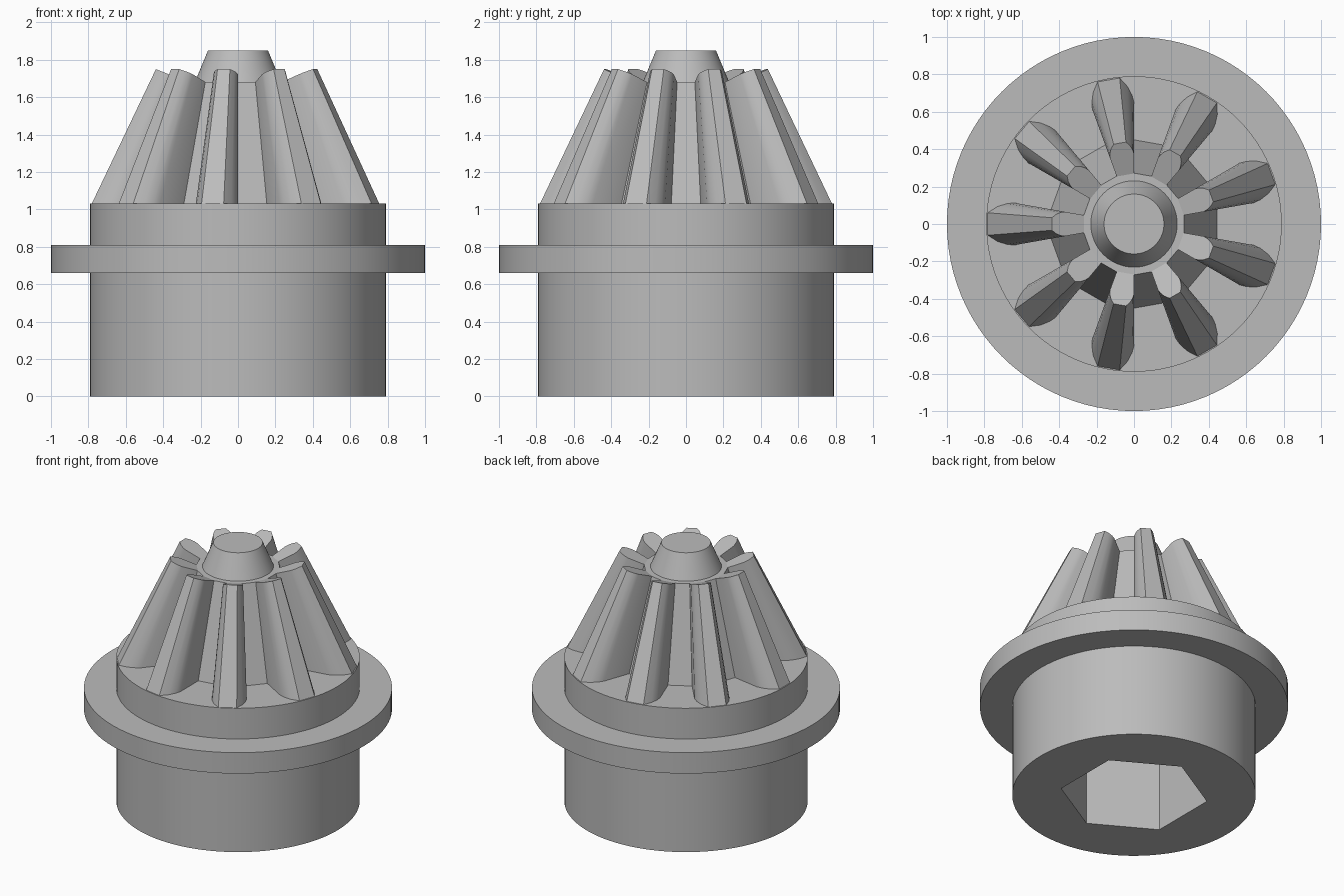
import bpy, bmesh, math
from mathutils import Vector, Matrix

if "Cube" in bpy.data.objects:
    bpy.data.objects.remove(bpy.data.objects["Cube"], do_unlink=True)

TEETH = 9
BASE_Z, APEX_Z = 1.03, 2.67   # gear base and the point where all tooth lines meet

steel = bpy.data.materials.new("plain_grey")
steel.use_nodes = True
GREY = (0.5, 0.5, 0.5, 1)
steel.diffuse_color = GREY
steel.node_tree.nodes["Principled BSDF"].inputs["Base Color"].default_value = GREY


def circle(radius, z, sides=96, turn=0.0):
    return [Vector((radius * math.cos(turn + math.tau * i / sides),
                    radius * math.sin(turn + math.tau * i / sides), z))
            for i in range(sides)]


def solid(name, rings, smooth=True):
    """Closed solid through a stack of equal-sized rings."""
    bm = bmesh.new()
    loops = [[bm.verts.new(p) for p in ring] for ring in rings]
    n = len(loops[0])
    for low, high in zip(loops, loops[1:]):
        for i in range(n):
            j = (i + 1) % n
            bm.faces.new((low[i], low[j], high[j], high[i]))
    bm.faces.new(loops[0][::-1])
    bm.faces.new(loops[-1])
    bmesh.ops.recalc_face_normals(bm, faces=bm.faces)
    mesh = bpy.data.meshes.new(name)
    bm.to_mesh(mesh)
    bm.free()
    mesh.materials.append(steel)
    obj = bpy.data.objects.new(name, mesh)
    bpy.context.collection.objects.link(obj)
    if smooth:
        smooth_shade(obj)
    return obj


def activate(obj):
    bpy.ops.object.select_all(action="DESELECT")
    obj.select_set(True)
    bpy.context.view_layer.objects.active = obj


def smooth_shade(obj):
    activate(obj)
    bpy.ops.object.shade_smooth_by_angle(angle=math.radians(30))


# Cylindrical body with its flange
profile = [(0.79, 0), (0.79, 0.66), (1, 0.66), (1, 0.81), (0.79, 0.81), (0.79, BASE_Z)]
body = solid("flanged_body", [circle(r, z) for r, z in profile], smooth=False)

# Hexagonal socket in the underside
cutter = solid("socket_cutter", [circle(0.48, z, 6, math.pi / 6) for z in (-0.2, 0.7)], smooth=False)
cutter.hide_render = True
cut = body.modifiers.new("hex_socket", "BOOLEAN")
cut.operation = "DIFFERENCE"
cut.solver = "EXACT"
cut.object = cutter
activate(body)
bpy.ops.object.modifier_apply(modifier=cut.name)
bpy.data.objects.remove(cutter, do_unlink=True)
smooth_shade(body)

# Faceted gear core: one flat floor per gap
solid("gear_core", [circle(r, z, 2 * TEETH, math.pi / (2 * TEETH))
                    for r, z in ((0.45, BASE_Z), (0.272, 1.68))], smooth=False)

# Tapered boss on top
solid("top_boss", [circle(0.235, 1.67), circle(0.16, 1.85)])

# Teeth: half section (radius, half width), shrinking toward the apex
half = [(0.40, 0.07), (0.443, 0.078), (0.64, 0.113), (0.68, 0.109), (0.73, 0.093), (0.782, 0.06)]
section = [(r, -w) for r, w in half] + [(r, w) for r, w in reversed(half)]
apex = Vector((0, 0, APEX_Z))
foot = [Vector((r, w, BASE_Z)) for r, w in section]


def tip(p):
    """Point on the line from p to the apex where the sloped end face cuts it."""
    slope, height = 0.402, 1.573
    s = (APEX_Z - height) / (APEX_Z - BASE_Z + slope * p.x)
    return apex + (p - apex) * s


for k in range(TEETH):
    spin = Matrix.Rotation(math.pi + math.tau * k / TEETH, 3, "Z")
    solid(f"tooth_{k + 1}", [[spin @ p for p in foot], [spin @ tip(p) for p in foot]])
